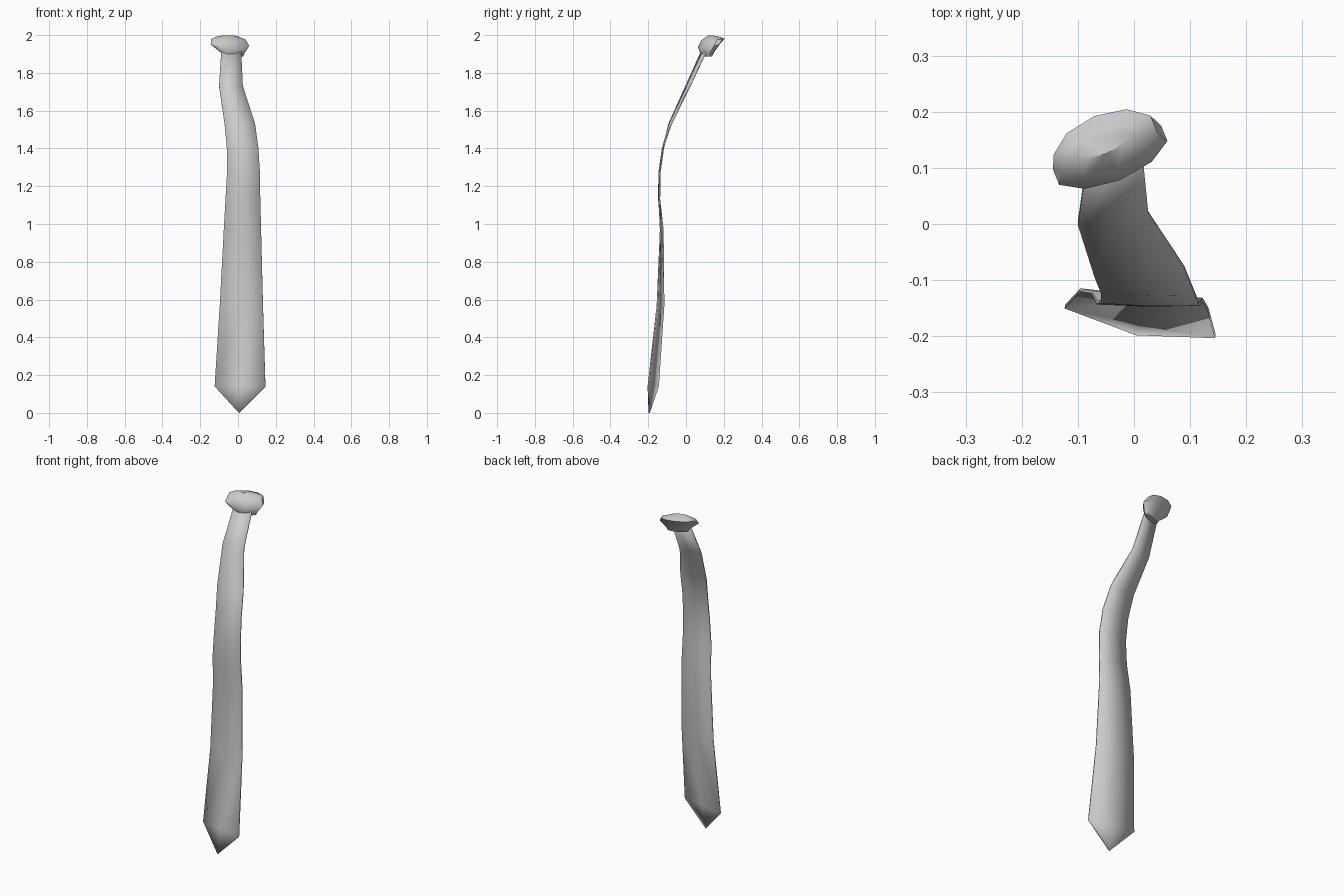
import bpy, bmesh
from math import radians, sin, cos, pi

default_cube = bpy.data.objects.get("Cube")
if default_cube:
    bpy.data.objects.remove(default_cube, do_unlink=True)

# One plain cloth colour
cloth = bpy.data.materials.new("light grey cloth")
cloth.use_nodes = True
cloth.diffuse_color = (0.6, 0.6, 0.6, 1)
cloth.node_tree.nodes["Principled BSDF"].inputs["Base Color"].default_value = cloth.diffuse_color


def finish(mesh_builder, name, sharp_angle):
    """Turn a bmesh into a shaded object with the cloth material."""
    bmesh.ops.recalc_face_normals(mesh_builder, faces=mesh_builder.faces)
    mesh = bpy.data.meshes.new(name)
    mesh_builder.to_mesh(mesh)
    mesh_builder.free()
    mesh.materials.append(cloth)
    part = bpy.data.objects.new(name, mesh)
    bpy.context.collection.objects.link(part)
    bpy.ops.object.select_all(action="DESELECT")
    part.select_set(True)
    bpy.context.view_layer.objects.active = part
    bpy.ops.object.shade_smooth_by_angle(angle=radians(sharp_angle))
    return part


def bridge(mesh_builder, lower, upper, closed=False):
    """Join two rows of vertices with quads."""
    count = len(lower)
    for i in range(count if closed else count - 1):
        j = (i + 1) % count
        mesh_builder.faces.new((lower[i], lower[j], upper[j], upper[i]))


# Hanging blade: height, right edge x, left edge x, right edge y, left edge y
blade_rows = [
    (.14, -.123, .145, -.147, -.2),
    (.57, -.096, .132, -.118, -.152),
    (.97, -.075, .122, -.122, -.135),
    (1.13, -.066, .118, -.14, -.142),
    (1.27, -.058, .116, -.138, -.142),
    (1.4, -.059, .108, -.12, -.123),
    (1.53, -.071, .09, -.09, -.078),
    (1.73, -.1, .025, 0, .021),
    (1.92, -.088, .016, .085, .11),
]
bm = bmesh.new()
rows = []
for z, x_right, x_left, y_right, y_left in blade_rows:
    middle = ((x_right + x_left) / 2, (y_right + y_left) / 2 - .003, z)
    rows.append([bm.verts.new(p) for p in
                 ((x_right, y_right, z), middle, (x_left, y_left, z))])
for lower, upper in zip(rows, rows[1:]):
    bridge(bm, lower, upper)

# Pointed end of the blade
tip = bm.verts.new((.005, -.195, 0))
for a, b in zip(rows[0], rows[0][1:]):
    bm.faces.new((tip, b, a))
blade = finish(bm, "tie_blade", 40)
cloth_thickness = blade.modifiers.new("cloth thickness", "SOLIDIFY")
cloth_thickness.thickness = .007
cloth_thickness.offset = 0

# Knot: front height, back height, half length, front depth, back depth, shift
knot_rings = [
    (1.888, 1.886, .055, -.06, -.025, .012),
    (1.906, 1.91, .066, -.07, -.012, .01),
    (1.935, 1.958, .104, -.073, .022, 0),
    (1.972, 1.982, .093, -.056, .05, 0),
    (1.998, 1.99, .055, -.02, .025, -.005),
]
sides = 10
turn = radians(22)
bm = bmesh.new()
rings = []
for z_front, z_back, length, front, back, shift in knot_rings:
    ring = []
    for i in range(sides):
        angle = 2 * pi * (i + .5) / sides
        blend = (sin(angle) + 1) / 2
        along = shift + length * cos(angle) / cos(pi / sides)
        across = front + (back - front) * blend
        ring.append(bm.verts.new((
            -.052 + along * cos(turn) - across * sin(turn),
            .146 + along * sin(turn) + across * cos(turn),
            z_front + (z_back - z_front) * blend)))
    rings.append(ring)
for lower, upper in zip(rings, rings[1:]):
    bridge(bm, lower, upper, closed=True)
bm.faces.new(rings[0])
bm.faces.new(rings[-1])
finish(bm, "tie_knot", 45)
